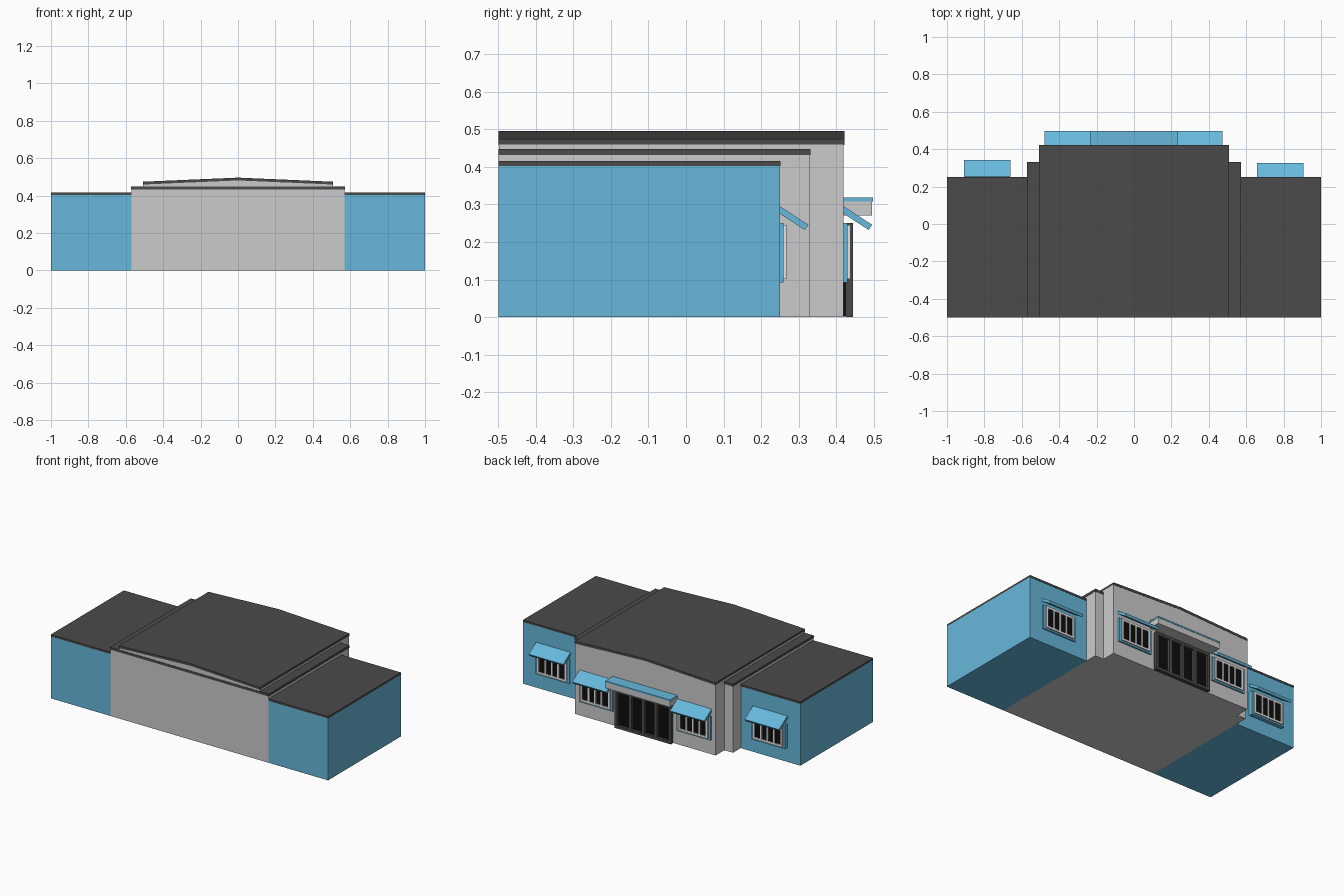
import bpy, bmesh
from mathutils import Vector

if "Cube" in bpy.data.objects:
    bpy.data.objects.remove(bpy.data.objects["Cube"])


def material(name, rgb):
    m = bpy.data.materials.new(name)
    m.diffuse_color = (*rgb, 1)
    m.use_nodes = True
    m.node_tree.nodes["Principled BSDF"].inputs["Base Color"].default_value = m.diffuse_color
    return m


BLUE = material("sky_blue", (0.135, 0.48, 0.71))
GREY = material("light_grey", (0.60, 0.60, 0.60))
DARK = material("dark_grey", (0.07, 0.07, 0.07))
BLACK = material("black", (0.004, 0.004, 0.004))
WHITE = material("off_white", (0.80, 0.80, 0.80))


def make(name, bm, mat):
    bmesh.ops.recalc_face_normals(bm, faces=bm.faces)
    me = bpy.data.meshes.new(name)
    bm.to_mesh(me)
    bm.free()
    me.materials.append(mat)
    ob = bpy.data.objects.new(name, me)
    bpy.context.collection.objects.link(ob)
    return ob


def prism(name, points, offset, mat):
    """Extrude a flat outline of 3D points along an offset."""
    bm = bmesh.new()
    face = bm.faces.new([bm.verts.new(p) for p in points])
    ext = bmesh.ops.extrude_face_region(bm, geom=[face])
    verts = [v for v in ext["geom"] if isinstance(v, bmesh.types.BMVert)]
    bmesh.ops.translate(bm, verts=verts, vec=Vector(offset))
    return make(name, bm, mat)


def box(name, x, y, z, mat):
    pts = [(x[0], y[0], z[0]), (x[1], y[0], z[0]), (x[1], y[1], z[0]), (x[0], y[1], z[0])]
    return prism(name, pts, (0, 0, z[1] - z[0]), mat)


def grille(name, x, y, z, border, bars, bar_w, mat):
    """Rectangular frame with evenly spaced upright bars."""
    box(name + "_bottom", x, y, (z[0], z[0] + border), mat)
    box(name + "_top", x, y, (z[1] - border, z[1]), mat)
    inner = (z[0] + border, z[1] - border)
    box(name + "_left", (x[0], x[0] + border), y, inner, mat)
    box(name + "_right", (x[1] - border, x[1]), y, inner, mat)
    span = x[1] - x[0] - 2 * border
    for i in range(1, bars + 1):
        c = x[0] + border + span * i / (bars + 1)
        box(f"{name}_bar_{i}", (c - bar_w / 2, c + bar_w / 2), y, inner, mat)


def window(name, cx, wall, shift=0.0):
    """Blue surround, black glass, pale sash and sloping awning."""
    w = wall + shift
    box(name + "_surround", (cx - 0.122, cx + 0.122), (wall - 0.01, w + 0.010), (0.092, 0.25), BLUE)
    box(name + "_glass", (cx - 0.10, cx + 0.10), (w, w + 0.012), (0.108, 0.238), BLACK)
    grille(name + "_sash", (cx - 0.107, cx + 0.107), (w + 0.005, w + 0.018), (0.102, 0.245),
           0.014, 3, 0.011, WHITE)
    profile = [(w - 0.01, 0.302), (w + 0.076, 0.246), (w + 0.067, 0.232), (w - 0.01, 0.282)]
    prism(name + "_awning", [(cx - 0.124, y, z) for y, z in profile], (0.248, 0, 0), BLUE)


# side wings with flat roofs
for side, x in (("left", (-1.0, -0.57)), ("right", (0.57, 1.0))):
    box(side + "_wing", x, (-0.5, 0.25), (0, 0.403), BLUE)
    box(side + "_wing_roof", x, (-0.5, 0.252), (0.403, 0.416), DARK)

# stepped middle block
box("middle_block", (-0.57, 0.57), (-0.5, 0.33), (0, 0.432), GREY)
box("middle_roof", (-0.572, 0.572), (-0.5, 0.332), (0.432, 0.448), DARK)

# central hall with a low gable wall and roof
W, RISE = 0.508, 0.022
hall = [(-W, 0), (W, 0), (W, 0.46), (0, 0.46 + RISE), (-W, 0.46)]
prism("central_hall", [(x, -0.498, z) for x, z in hall], (0, 0.918, 0), GREY)
roof = [(-W, 0.459), (0, 0.459 + RISE), (W, 0.459), (W, 0.474), (0, 0.474 + RISE), (-W, 0.474)]
prism("central_roof", [(x, -0.5, z) for x, z in roof], (0, 0.922, 0), DARK)

# windows
window("left_wing_window", -0.785, 0.25, 0.015)
window("right_wing_window", 0.782, 0.25)
window("left_hall_window", -0.355, 0.42)
window("right_hall_window", 0.35, 0.42)

# entrance doors
box("door_glass", (-0.2, 0.2), (0.41, 0.428), (0.001, 0.245), BLACK)
grille("door_frame", (-0.203, 0.203), (0.426, 0.445), (0, 0.25), 0.018, 3, 0.022, DARK)

# entrance canopy
box("canopy_body", (-0.232, 0.232), (0.41, 0.496), (0.27, 0.308), GREY)
box("canopy_top", (-0.234, 0.234), (0.41, 0.498), (0.308, 0.318), BLUE)
